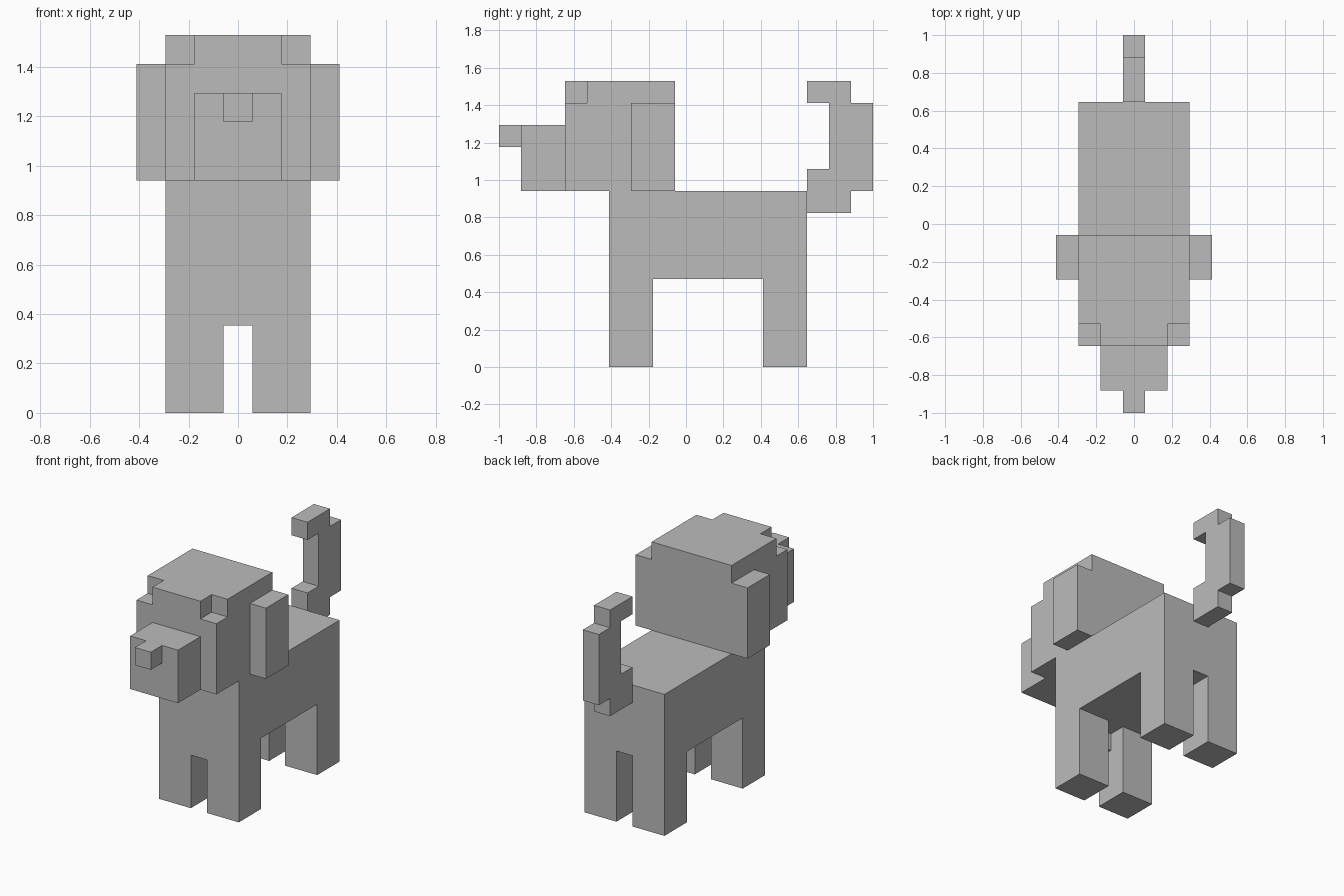
import bpy
import bmesh
from itertools import product
from mathutils import Vector

UNIT = 2 / 17  # size of one block

default_cube = bpy.data.objects.get("Cube")
if default_cube:
    bpy.data.objects.remove(default_cube, do_unlink=True)

GREY = (0.5, 0.5, 0.5, 1)
grey = bpy.data.materials.new("plain grey")
grey.use_nodes = True
grey.diffuse_color = GREY
grey.node_tree.nodes["Principled BSDF"].inputs["Base Color"].default_value = GREY


def cells(x, y, z):
    """Set of block centres filling a box given as (low, high) per axis."""
    spans = [[lo + 0.5 + i for i in range(round(hi - lo))] for lo, hi in (x, y, z)]
    return set(product(*spans))


def build(name, filled):
    """Make one clean shell around the filled blocks."""
    bm = bmesh.new()
    for cell in filled:
        for axis, sign in product(range(3), (-1, 1)):
            normal = Vector((0, 0, 0))
            normal[axis] = sign
            if tuple(Vector(cell) + normal) in filled:
                continue
            u = Vector((0, 0, 0))
            u[(axis + 1) % 3] = 0.5
            v = normal.cross(u)
            middle = Vector(cell) + normal / 2
            corners = (middle - u - v, middle + u - v, middle + u + v, middle - u + v)
            bm.faces.new([bm.verts.new(c * UNIT) for c in corners])
    bmesh.ops.remove_doubles(bm, verts=bm.verts, dist=0.001)
    bmesh.ops.dissolve_limit(bm, angle_limit=0.01, verts=bm.verts, edges=bm.edges)
    mesh = bpy.data.meshes.new(name)
    bm.to_mesh(mesh)
    bm.free()
    mesh.materials.append(grey)
    obj = bpy.data.objects.new(name, mesh)
    bpy.context.collection.objects.link(obj)
    return obj


WIDE, MID, THIN = (-2.5, 2.5), (-1.5, 1.5), (-0.5, 0.5)
SIDES = {"left": (0.5, 2.5), "right": (-2.5, -0.5)}

# Body with four legs and a chest strip between the front pair
body = cells(WIDE, (-3.5, 5.5), (4, 8)) | cells(THIN, (-3.5, -2.5), (3, 4))
for side in SIDES.values():
    for leg in ((-3.5, -1.5), (3.5, 5.5)):
        body |= cells(side, leg, (0, 4))
build("body_and_legs", body)

# Head with the two upper front corners notched
head = cells(WIDE, (-5.5, -0.5), (8, 13))
for notch in ((-2.5, -1.5), (1.5, 2.5)):
    head -= cells(notch, (-5.5, -4.5), (12, 13))
build("head", head)

# Snout, nose and ears
build("snout", cells(MID, (-7.5, -5.5), (8, 11)))
build("nose", cells(THIN, (-8.5, -7.5), (10, 11)))
for label, span in (("left", (2.5, 3.5)), ("right", (-3.5, -2.5))):
    build(label + "_ear", cells(span, (-2.5, -0.5), (8, 12)))

# Curled tail
build("tail", cells(THIN, (5.5, 7.5), (7, 9))
      | cells(THIN, (6.5, 8.5), (8, 12))
      | cells(THIN, (5.5, 7.5), (12, 13)))
